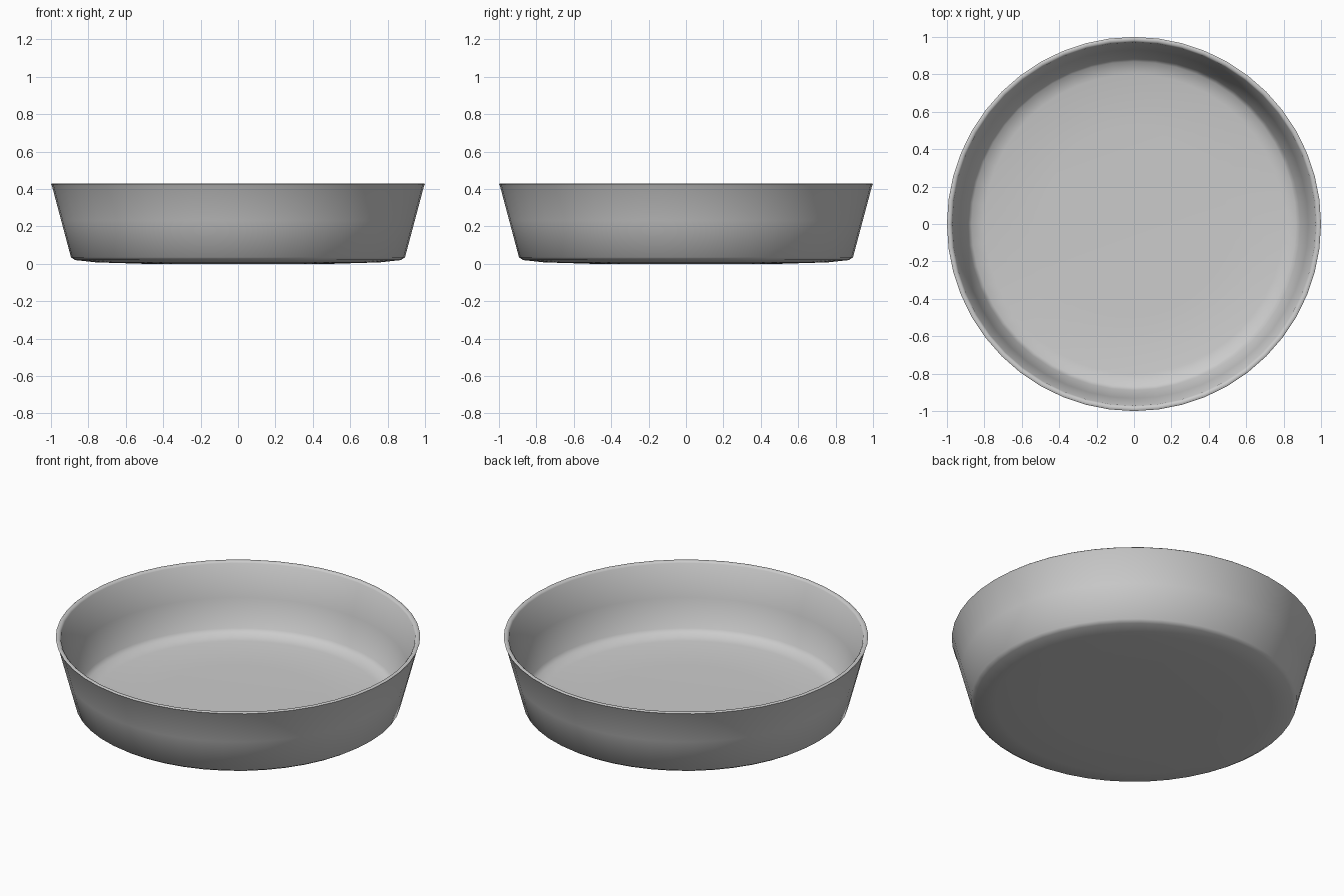
import bpy, bmesh, math

if "Cube" in bpy.data.objects:
    bpy.data.objects.remove(bpy.data.objects["Cube"])

SEGMENTS = 48
# Half profile (radius, height): underside, outer wall, rim, inner wall, floor
PROFILE = [
    (0.0, 0.002), (0.50, 0.0), (0.76, 0.008), (0.87, 0.02), (0.893, 0.035),
    (0.945, 0.23), (0.995, 0.418), (1.0, 0.426), (0.995, 0.43),
    (0.98, 0.429), (0.972, 0.42),
    (0.932, 0.23), (0.888, 0.065), (0.868, 0.042), (0.80, 0.028),
    (0.50, 0.02), (0.0, 0.018),
]


def lathe(name, profile, segments):
    bm = bmesh.new()
    verts = [bm.verts.new((r, 0, z)) for r, z in profile]
    edges = [bm.edges.new(pair) for pair in zip(verts, verts[1:])]
    bmesh.ops.spin(bm, geom=verts + edges, cent=(0, 0, 0), axis=(0, 0, 1),
                   angle=math.tau, steps=segments, use_duplicate=False)
    bmesh.ops.remove_doubles(bm, verts=bm.verts[:], dist=0.0005)
    bmesh.ops.recalc_face_normals(bm, faces=bm.faces[:])
    mesh = bpy.data.meshes.new(name)
    bm.to_mesh(mesh)
    bm.free()
    obj = bpy.data.objects.new(name, mesh)
    bpy.context.collection.objects.link(obj)
    return obj


# Shallow round dish with a thin flared wall
dish = lathe("dish", PROFILE, SEGMENTS)
bpy.context.view_layer.objects.active = dish
dish.select_set(True)
bpy.ops.object.shade_smooth_by_angle(angle=math.radians(50))
